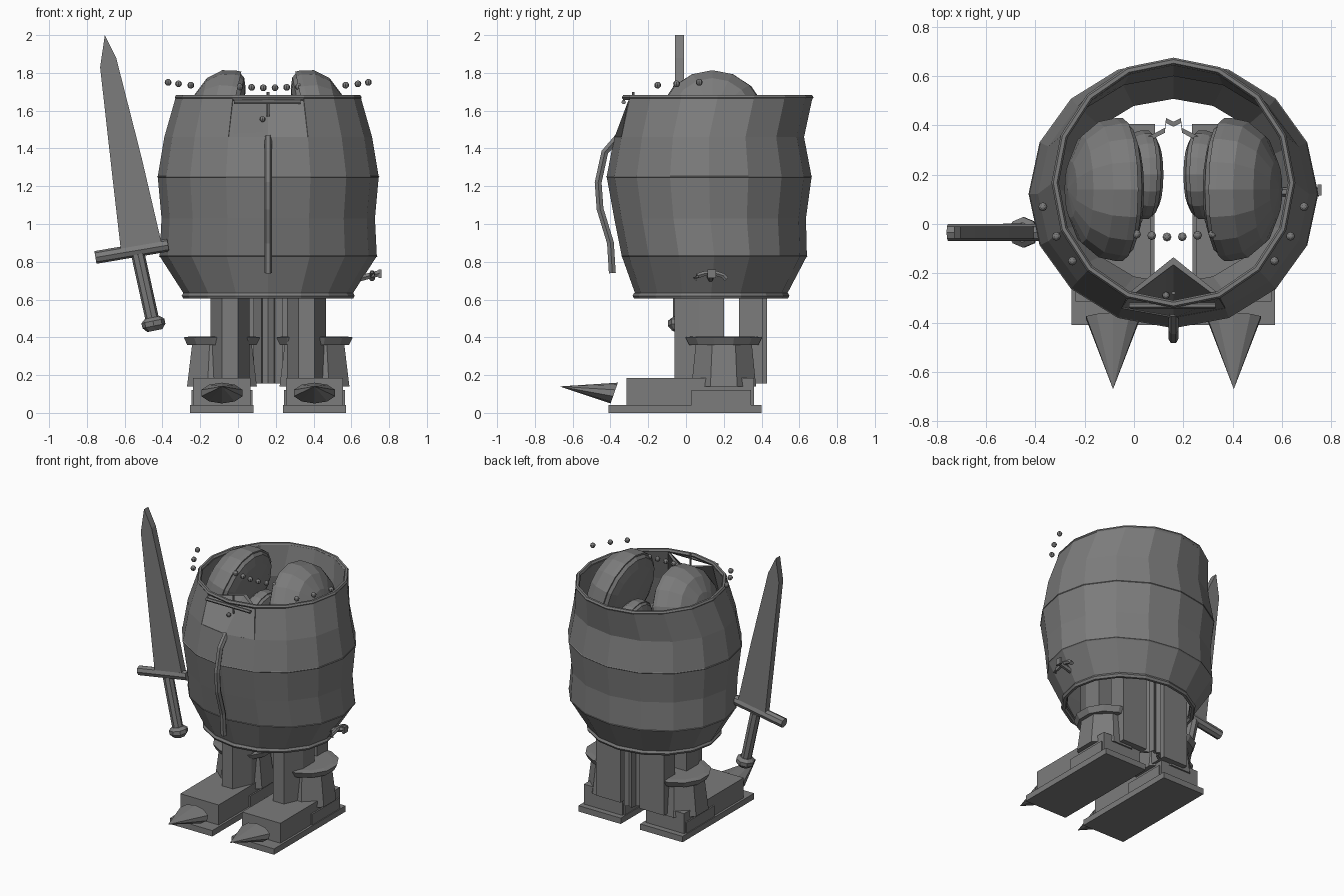
import bpy, bmesh, math
from mathutils import Vector, Matrix

if "Cube" in bpy.data.objects:
    bpy.data.objects.remove(bpy.data.objects["Cube"])

grey = bpy.data.materials.new("iron grey")
grey.use_nodes = True
grey.diffuse_color = (0.2, 0.2, 0.2, 1)
grey.node_tree.nodes["Principled BSDF"].inputs["Base Color"].default_value = (0.2, 0.2, 0.2, 1)

MID = 0.16          # mirror plane of the body
SIDES = (("right", -1), ("left", 1))
SEG = 16


def finish(name, bm):
    bmesh.ops.recalc_face_normals(bm, faces=bm.faces)
    me = bpy.data.meshes.new(name)
    bm.to_mesh(me)
    bm.free()
    me.materials.append(grey)
    ob = bpy.data.objects.new(name, me)
    bpy.context.collection.objects.link(ob)
    return ob


def loft(name, rings, closed=False, caps=True):
    """Skin a list of equal-length vertex rings."""
    bm = bmesh.new()
    vs = [[bm.verts.new(p) for p in r] for r in rings]
    n = len(vs[0])
    pairs = list(zip(vs, vs[1:])) + ([(vs[-1], vs[0])] if closed else [])
    for a, b in pairs:
        for i in range(n):
            bm.faces.new((a[i], a[(i + 1) % n], b[(i + 1) % n], b[i]))
    if caps and not closed:
        bm.faces.new(vs[0])
        bm.faces.new(vs[-1])
    return finish(name, bm)


def prism(name, outline, z):
    return loft(name, [[(x, y, h) for x, y in outline] for h in z])


def box(name, x, y, z):
    return prism(name, [(x[0], y[0]), (x[1], y[0]), (x[1], y[1]), (x[0], y[1])], z)


def ring(c, rx, ry, z, n=SEG, turn=0.0):
    return [(c[0] + rx * math.sin(2 * math.pi * (i + turn) / n),
             c[1] - ry * math.cos(2 * math.pi * (i + turn) / n), z) for i in range(n)]


def tube(name, pts, r, n=6, closed=False):
    pts = [Vector(p) for p in pts]
    rings = []
    for i, p in enumerate(pts):
        a = pts[i - 1] if (i or closed) else p
        b = pts[(i + 1) % len(pts)] if (closed or i < len(pts) - 1) else p
        t = (b - a).normalized()
        ref = Vector((0, 0, 1)) if abs(t.z) < 0.7 else Vector((0, 1, 0))
        u = t.cross(ref).normalized()
        v = t.cross(u)
        rings.append([p + r * (u * math.cos(k * 2 * math.pi / n) + v * math.sin(k * 2 * math.pi / n))
                      for k in range(n)])
    return loft(name, rings, closed)


def ball(name, c, r):
    bm = bmesh.new()
    bmesh.ops.create_uvsphere(bm, u_segments=8, v_segments=6, radius=r,
                              matrix=Matrix.Translation(c))
    return finish(name, bm)


def lens(name, c, r, bulge, back, s, tilt):
    """Round pad: a deep dome facing outward and a shallow one facing inward."""
    prof = ((1, 0), (0.95, 0.35), (0.75, 0.7), (0.4, 0.93), (0.02, 1))
    outer = [(k * r, h * bulge) for k, h in prof]
    inner = [(k * r * 0.96, -0.03 - h * back) for k, h in reversed(prof)]
    edge = [(r, -0.03)]
    m = Matrix.Translation(c) @ Matrix.Rotation(s * (math.pi / 2 - tilt), 4, 'Y')
    rings = [[m @ Vector(p) for p in ring((0, 0), q, q, h)] for q, h in inner + edge + outer]
    return loft(name, rings)


# Barrel body: height, half width, front y, back y
profile = [(0.62, 0.44, -0.265, 0.53), (0.83, 0.575, -0.34, 0.64),
           (1.03, 0.565, -0.38, 0.635), (1.25, 0.585, -0.42, 0.665),
           (1.46, 0.55, -0.38, 0.625), (1.67, 0.49, -0.335, 0.67)]


def hoop(h, rx, y0, y1, grow=0.0):
    return ring((MID, (y0 + y1) / 2), rx + grow, (y1 - y0) / 2 + grow, h)


barrel = loft("barrel_body", [hoop(*p) for p in profile], caps=False)
bm = bmesh.new()
bm.from_mesh(barrel.data)
notch = [f for f in bm.faces if f.calc_center_median().z > 1.5
         and f.calc_center_median().y < -0.2 and abs(f.calc_center_median().x - MID) < 0.15]
bmesh.ops.delete(bm, geom=notch, context='FACES')
bm.to_mesh(barrel.data)
bm.free()
sol = barrel.modifiers.new("thickness", 'SOLIDIFY')
sol.thickness = 0.025
sol.offset = -1

# Hoops and rims
tube("bottom_rim", hoop(*profile[0]), 0.018, closed=True)
tube("top_rim", hoop(*profile[-1], -0.01), 0.015, closed=True)
for nm, p in (("lower_seam", profile[1]), ("middle_seam", profile[3])):
    tube(nm, hoop(*p, -0.003), 0.006, 4, True)

# Face opening: a folded panel leaning back from the lower edge to a V at the top
loft("face_panel", [[(MID + x, y + d, h) for x, y in ((-w, side_y), (0, mid_y), (w, side_y),
                                                      (w, side_y + 0.02), (0, mid_y + 0.03), (-w, side_y + 0.02))]
                    for w, side_y, mid_y, h, d in ((0.21, -0.342, -0.38, 1.455, 0.0),
                                                   (0.187, -0.305, -0.165, 1.655, 0.0))])
tube("face_bar", [(-0.02, -0.33, 1.645), (0.33, -0.33, 1.645)], 0.012)
tube("face_pin", [(MID, -0.28, 1.57), (MID, -0.28, 1.70)], 0.008)
ball("pin_bead", (0.13, -0.29, 1.555), 0.015)

# Bowed nose strap down the front
tube("nose_strap", [(MID, -0.36, 1.46), (MID, -0.43, 1.38), (MID, -0.465, 1.22),
                    (MID, -0.455, 1.08), (MID, -0.40, 0.9), (MID, -0.39, 0.74)], 0.021)

# Side tap with a curved handle
tube("tap_stem", [(0.6, 0.13, 0.70), (0.75, 0.13, 0.74)], 0.018)
tube("tap_handle", [(0.71, 0.13 + 0.085 * math.sin(a), 0.705 + 0.035 * math.cos(a))
                    for a in (-1.5, -0.9, -0.4, 0, 0.4, 0.9, 1.5)], 0.015)
box("tap_cap", (0.745, 0.76), (0.115, 0.16), (0.715, 0.76))

# Floating studs across the front of the opening
for i in range(6):
    x = 0.01 + i * 0.062
    ball("front_stud", (x, -0.055 + 0.09 * abs(x - MID), 1.72 + 0.04 * abs(x - MID)), 0.018)

# Folded tail sheet between the legs
half = ((-0.17, 0.30), (-0.035, 0.37), (-0.03, 0.41), (0, 0.395))
front = [(MID + x, y) for x, y in half] + [(MID - x, y) for x, y in half[-2::-1]]
back = [(x, y + 0.02) for x, y in reversed(front)]
prism("tail_sheet", front + back, (0.155, 1.42))

for side, s in SIDES:
    fx = MID + s * 0.245

    def span(a, b):
        return sorted((MID + s * a, MID + s * b))

    # Inner pads
    lens(side + "_large_pad", (MID + s * 0.235, 0.14, 1.53), 0.29, 0.2, 0.06, s, 0.22)
    lens(side + "_small_pad", (MID + s * 0.13, 0.2, 1.34), 0.18, 0.09, 0.05, s, 0.2)

    # Legs, narrow at the front
    prism(side + "_leg", [(MID + s * d, y) for d, y in ((0.16, -0.06), (0.245, -0.06), (0.305, 0.07),
                                                        (0.305, 0.2), (0.1, 0.2), (0.1, 0.07))], (0.16, 1.3))
    box(side + "_back_leg", span(0.075, 0.27), (0.28, 0.405), (0.155, 0.75))
    c = (fx, 0.2)
    loft(side + "_boot_shaft", [ring(c, 0.2, 0.185, 0.14, 8, 0.5), ring(c, 0.17, 0.16, 0.37, 8, 0.5)])
    loft(side + "_boot_cuff", [ring(c, 0.19, 0.19, 0.36, 12, 0.5), ring(c, 0.21, 0.21, 0.4, 12, 0.5),
                               ring(c, 0.17, 0.17, 0.405, 12, 0.5)])

    # Feet
    box(side + "_sole", (fx - 0.168, fx + 0.168), (-0.41, 0.40), (0, 0.042))
    box(side + "_foot", (fx - 0.152, fx + 0.152), (-0.315, 0.36), (0.042, 0.185))
    box(side + "_heel", (fx - 0.162, fx + 0.162), (0.03, 0.345), (0.042, 0.12))
    base = [(x, -0.38 + 0.35 * z, 0.105 + z) for x, z, _ in ring((fx, 0), 0.115, 0.055, 0, 10)]
    tip = [(fx + 0.001 * (p[0] - fx), -0.67, 0.14 + 0.001 * (p[2] - 0.105)) for p in base]
    loft(side + "_toe_spike", [base, tip])

    # Side studs
    for d, y, z in ((0.41, -0.15, 1.735), (0.475, -0.05, 1.742), (0.53, 0.07, 1.75)):
        ball(side + "_stud", (MID + s * d, y, z), 0.018)

# Sword
blade = [(-0.62, 0.86), (-0.665, 1.25), (-0.73, 1.83), (-0.705, 2.0),
         (-0.645, 1.88), (-0.51, 1.35), (-0.405, 0.9)]
loft("sword_blade", [[(x, y, z) for x, z in blade] for y in (-0.058, -0.01)])
tube("sword_guard", [(-0.755, -0.034, 0.823), (-0.37, -0.034, 0.888)], 0.034, 8)
tube("sword_grip", [(-0.53, -0.034, 0.84), (-0.455, -0.034, 0.5)], 0.036, 8)
pommel = loft("sword_pommel", [ring((0, 0), r, r, h, 8) for r, h in
                               ((0.04, -0.04), (0.062, -0.015), (0.062, 0.012), (0.04, 0.03))])
pommel.matrix_world = Matrix.Translation((-0.448, -0.034, 0.475)) @ Matrix.Rotation(-0.2, 4, 'Y')
